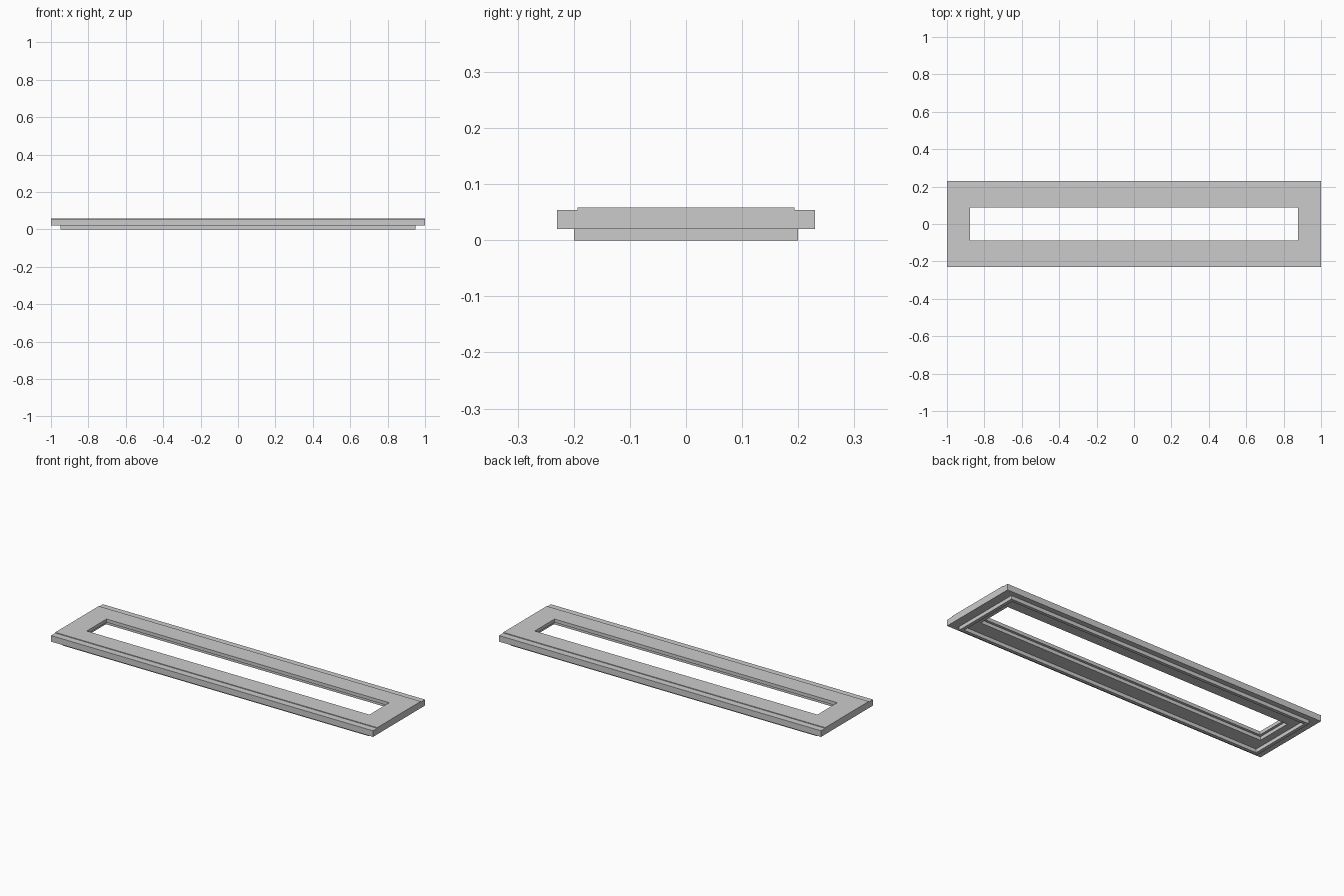
import bpy, bmesh

if "Cube" in bpy.data.objects:
    bpy.data.objects.remove(bpy.data.objects["Cube"])


def rectangular_sweep(name, section):
    """Sweep a closed section round a rectangle; each row is (half_x, half_y, z)."""
    bm = bmesh.new()
    loops = [[bm.verts.new((sx * hx, sy * hy, z))
              for sx, sy in ((-1, -1), (1, -1), (1, 1), (-1, 1))]
             for hx, hy, z in section]
    for a, b in zip(loops, loops[1:] + loops[:1]):
        for i in range(4):
            j = (i + 1) % 4
            face = bm.faces.new((a[i], a[j], b[j], b[i]))
            if face.calc_area() < 1e-7:
                bm.faces.remove(face)
    mesh = bpy.data.meshes.new(name)
    bm.to_mesh(mesh)
    bm.free()
    obj = bpy.data.objects.new(name, mesh)
    bpy.context.collection.objects.link(obj)
    return obj


OUT_X, OUT_Y = 1.0, 0.23       # outer plate
LIP_X, LIP_Y, LIP_W = 0.95, 0.20, 0.018
HOLE_X, HOLE_Y = 0.878, 0.088  # opening
STEP = 0.014                   # rebate under the opening

# Whole frame: lower lip, overhanging plate, raised top band, rebated opening
rectangular_sweep("slot_frame", [
    (LIP_X, LIP_Y, 0.0),
    (LIP_X, LIP_Y, 0.02),
    (OUT_X, OUT_Y, 0.02),
    (OUT_X, OUT_Y, 0.054),
    (OUT_X, 0.193, 0.054),
    (OUT_X, 0.193, 0.058),
    (HOLE_X, HOLE_Y, 0.058),
    (HOLE_X, HOLE_Y, 0.039),
    (HOLE_X + STEP, HOLE_Y + STEP, 0.039),
    (HOLE_X + STEP, HOLE_Y + STEP, 0.02),
    (LIP_X - LIP_W, LIP_Y - LIP_W, 0.02),
    (LIP_X - LIP_W, LIP_Y - LIP_W, 0.0),
])
